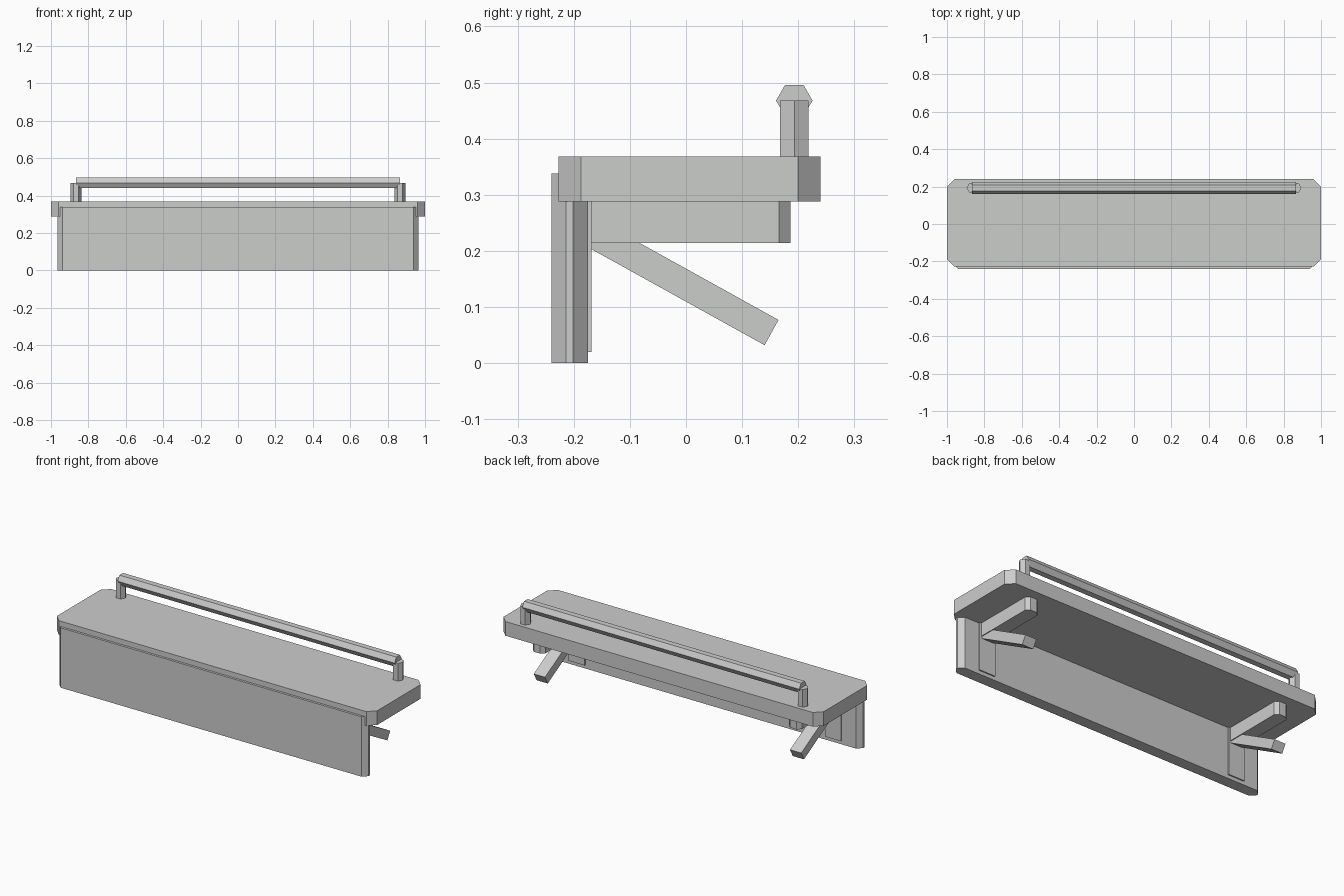
import bpy, bmesh, math
from mathutils import Matrix

if "Cube" in bpy.data.objects:
    bpy.data.objects.remove(bpy.data.objects["Cube"])

grey = bpy.data.materials.new("light grey")
grey.diffuse_color = (0.6, 0.61, 0.6, 1)
grey.use_nodes = True
grey.node_tree.nodes["Principled BSDF"].inputs["Base Color"].default_value = grey.diffuse_color


def finish(name, bm):
    bmesh.ops.recalc_face_normals(bm, faces=bm.faces)
    mesh = bpy.data.meshes.new(name)
    bm.to_mesh(mesh)
    bm.free()
    mesh.materials.append(grey)
    ob = bpy.data.objects.new(name, mesh)
    bpy.context.collection.objects.link(ob)
    return ob


def block(name, x, y, z, chamfer=0):
    """Box from (min, max) ranges, with optional chamfered upright edges."""
    bm = bmesh.new()
    size = [r[1] - r[0] for r in (x, y, z)]
    centre = [(r[0] + r[1]) / 2 for r in (x, y, z)]
    bmesh.ops.create_cube(bm, size=1, matrix=Matrix.Translation(centre) @ Matrix.Diagonal((*size, 1)))
    if chamfer:
        upright = [e for e in bm.edges if abs(e.verts[0].co.z - e.verts[1].co.z) > 1e-4]
        bmesh.ops.bevel(bm, geom=upright, offset=chamfer, offset_type='OFFSET', segments=1,
                        affect='EDGES', profile=0.5)
        # make the cut exactly `chamfer` along both sides
    return finish(name, bm)


def hex_bar(name, radius, length, matrix):
    bm = bmesh.new()
    bmesh.ops.create_cone(bm, cap_ends=True, segments=6, radius1=radius, radius2=radius,
                          depth=length, matrix=matrix)
    # put a corner on the local x axis
    return finish(name, bm)


# Shelf board and front panel
block("shelf_board", (-1, 1), (-0.227, 0.24), (0.288, 0.368), 0.04)
block("front_panel", (-0.965, 0.965), (-0.24, -0.175), (0, 0.338), 0.026)

# Rail: hexagon with corners towards front and back
turn_x = Matrix.Rotation(math.pi / 2, 4, 'Y')
rail_y = 0.193
hex_bar("rail", 0.0325, 1.73, Matrix.Translation((0, rail_y, 0.468)) @ turn_x)

for side, label in ((1, "right"), (-1, "left")):
    # Rail posts: hexagons with corners towards the ends
    hex_bar(label + "_rail_post", 0.029, 0.11,
            Matrix.Translation((side * 0.866, rail_y, 0.413)) @ Matrix.Rotation(math.pi / 6, 4, 'Z'))
    # Bracket: wall plate, arm and sloping strut
    cx = side * 0.8
    block(label + "_bracket_plate", (cx - 0.05, cx + 0.05), (-0.19, -0.168), (0.02, 0.289))
    block(label + "_bracket_arm", (cx - 0.04, cx + 0.04), (-0.2, 0.186), (0.214, 0.289), 0.02)
    strut = block(label + "_bracket_strut", (-0.035, 0.035), (-0.38, 0), (-0.0257, 0.0257))
    strut.data.transform(Matrix.Translation((cx, 0.1525, 0.0545)) @ Matrix.Rotation(math.radians(-29), 4, 'X'))
